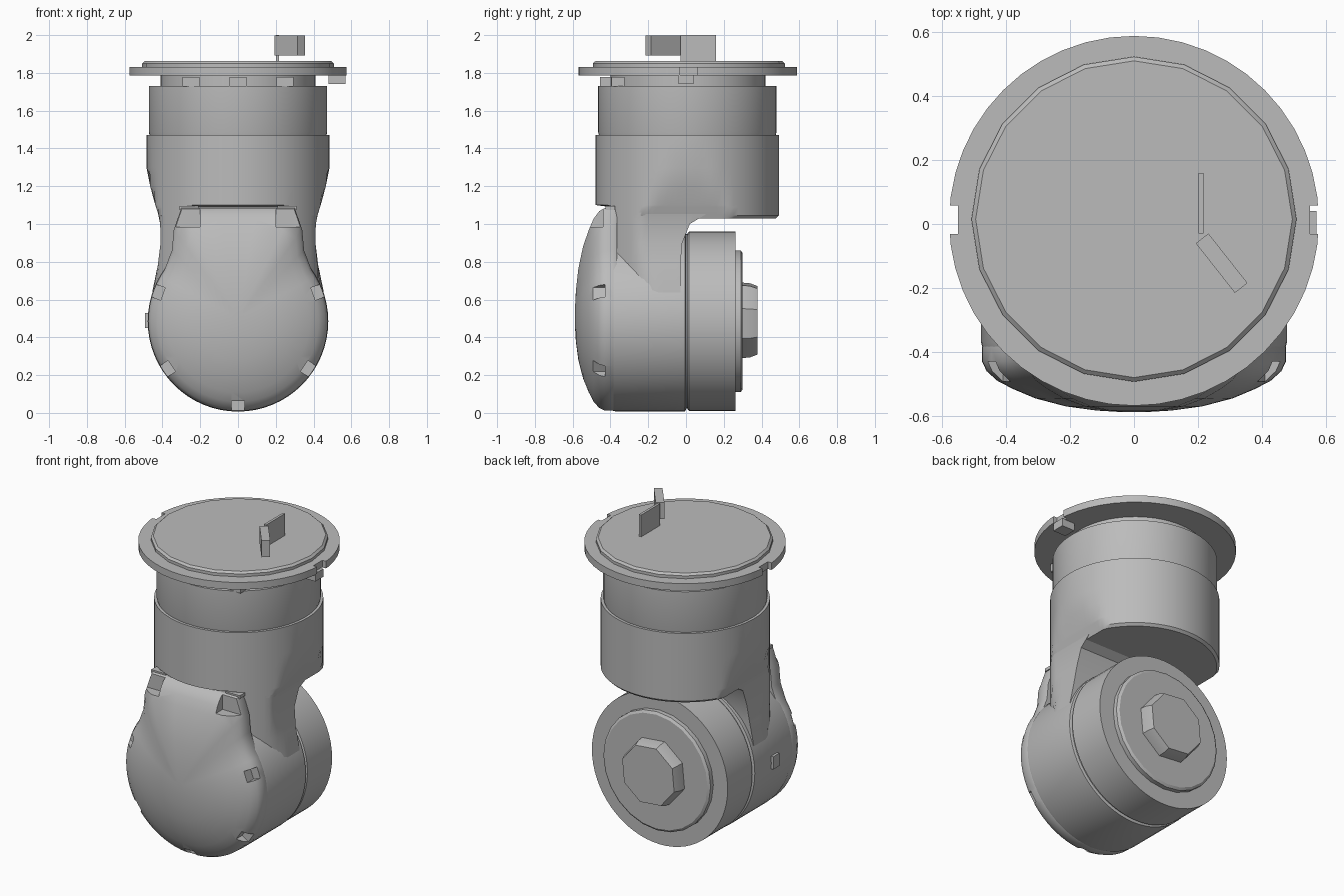
import bpy, bmesh
from math import sin, cos, pi, radians
from mathutils import Vector, Matrix

if "Cube" in bpy.data.objects:
    bpy.data.objects.remove(bpy.data.objects["Cube"])

GREY = (0.5, 0.5, 0.5, 1)
grey = bpy.data.materials.new("matte grey")
grey.use_nodes = True
grey.diffuse_color = GREY
grey.node_tree.nodes["Principled BSDF"].inputs["Base Color"].default_value = GREY


def finish(name, bm, smooth=True):
    bmesh.ops.recalc_face_normals(bm, faces=bm.faces)
    mesh = bpy.data.meshes.new(name)
    bm.to_mesh(mesh)
    bm.free()
    ob = bpy.data.objects.new(name, mesh)
    bpy.context.collection.objects.link(ob)
    mesh.materials.append(grey)
    if smooth:
        bpy.ops.object.select_all(action='DESELECT')
        ob.select_set(True)
        bpy.context.view_layer.objects.active = ob
        bpy.ops.object.shade_smooth_by_angle(angle=radians(30))
    return ob


def loft(name, rings, smooth=True):
    """Skin a stack of equal-sized rings and cap both ends."""
    bm = bmesh.new()
    loops = [[bm.verts.new(p) for p in ring] for ring in rings]
    n = len(loops[0])
    for a, b in zip(loops, loops[1:]):
        for i in range(n):
            j = (i + 1) % n
            bm.faces.new((a[i], a[j], b[j], b[i]))
    bm.faces.new(loops[0])
    bm.faces.new(loops[-1])
    return finish(name, bm, smooth)


def upright(name, profile, cy=0.01, n=64):
    """Turned part about the vertical axis; profile is (radius, z)."""
    return loft(name, [[(r * cos(2*pi*i/n), cy + r * sin(2*pi*i/n), z)
                        for i in range(n)] for r, z in profile])


def level(name, profile, cz=0.485, n=64, turn=0.0):
    """Turned part about the front-to-back axis; profile is (radius, y)."""
    return loft(name, [[(r * cos(2*pi*i/n + turn), y, cz + r * sin(2*pi*i/n + turn))
                        for i in range(n)] for r, y in profile])


def box(name, centre, size, rot=None):
    bm = bmesh.new()
    m = Matrix.Translation(centre) @ (rot or Matrix()) @ Matrix.Diagonal((*size, 1))
    bmesh.ops.create_cube(bm, size=1, matrix=m)
    return finish(name, bm, False)


def cut(target, cutter):
    mod = target.modifiers.new("cut", 'BOOLEAN')
    mod.operation = 'DIFFERENCE'
    mod.solver = 'EXACT'
    mod.object = cutter
    cutter.hide_render = True
    cutter.hide_set(True)
    cutter.display_type = 'WIRE'


def clipped(z, hx, front, back, r=0.485, n=96):
    """Barrel circle squeezed to a given half width and depth range."""
    ring = []
    for i in range(n):
        a = 2 * pi * i / n
        x, y = r * cos(a), 0.007 + r * sin(a)
        ring.append((max(-hx, min(hx, x)), max(front, min(back, y)), z))
    return ring


# Upper barrel with its shoulder and seam
upright("upper_barrel", [(0.46, 1.44), (0.472, 1.485), (0.472, 1.73)], 0.007)
loft("lower_barrel", [clipped(1.03, 0.415, -0.38, 0.5, 0.47),
                      clipped(1.045, 0.42, -0.39, 0.5),
                      clipped(1.09, 0.435, -0.40, 0.5),
                      clipped(1.10, 0.438, -0.5, 0.5),
                      clipped(1.2, 0.465, -0.5, 0.5),
                      clipped(1.3, 0.49, -0.5, 0.5),
                      clipped(1.472, 0.49, -0.5, 0.5)])

# Neck blending the barrel into the horizontal housing
loft("neck", [clipped(0.5, 0.455, -0.38, -0.03),
              clipped(0.65, 0.452, -0.38, -0.03),
              clipped(0.78, 0.425, -0.38, -0.03),
              clipped(0.9, 0.41, -0.385, -0.02),
              clipped(1.0, 0.412, -0.385, 0.02),
              clipped(1.06, 0.424, -0.39, 0.12)])

# Mounting flange, spacer and lid
upright("flange_spacer", [(0.41, 1.72), (0.41, 1.80)])
flange = upright("flange", [(0.578, 1.787), (0.578, 1.832)], n=48)
upright("lid", [(0.508, 1.825), (0.508, 1.85), (0.495, 1.862)], 0.015, 20)
for side in (-1, 1):
    cut(flange, box("flange_notch_cutter", (side * 0.59, 0.013, 1.81), (0.08, 0.09, 0.1)))
box("flange_tab", (0.525, 0.0, 1.765), (0.09, 0.08, 0.05))
for x, y in ((0.0, -0.42), (0.25, -0.36), (-0.25, -0.36)):
    box("spacer_lug", (x, y, 1.752), (0.09, 0.07, 0.05))

# Bent key standing on the lid
box("key_plate", (0.21, 0.065, 1.93), (0.016, 0.19, 0.14))
start, end = Vector((0.213, -0.045, 1.945)), Vector((0.335, -0.2, 1.945))
run = end - start
box("key_arm", (start + end) / 2, (run.length, 0.05, 0.105),
    run.to_track_quat('X', 'Z').to_matrix().to_4x4())

# Horizontal housing, rear drum, end plate and boss
level("front_housing", [(0.47, -0.40), (0.478, -0.37), (0.478, -0.005), (0.465, 0.0)])
level("housing_seam", [(0.462, -0.02), (0.462, 0.03)])
level("rear_drum", [(0.465, 0.008), (0.475, 0.016), (0.475, 0.262)])
level("end_plate", [(0.375, 0.25), (0.375, 0.29), (0.36, 0.30)], n=24)
level("boss", [(0.21, 0.29), (0.205, 0.34), (0.19, 0.378)], cz=0.49, n=8, turn=0.3)
box("side_nub", (-0.482, -0.2, 0.49), (0.02, 0.06, 0.08))

# Domed front cover: round below, tapering to a flat top
half = [(0.475 * cos(radians(a)), 0.485 + 0.475 * sin(radians(a)))
        for a in range(-85, 36, 5)] + [(0.35, 0.86), (0.34, 0.97), (0.30, 1.085), (0.1, 1.085)]
outline = half + [(-x, z) for x, z in reversed(half)]
dome = [(0.985, -0.365), (1, -0.385), (1, -0.43), (0.97, -0.46), (0.9, -0.49), (0.8, -0.515),
        (0.65, -0.545), (0.45, -0.57), (0.25, -0.583), (0.08, -0.588)]
cover = loft("front_cover", [[(x * s, y, 0.5 + (z - 0.5) * s) for x, z in outline]
                             for s, y in dome])

# Screw pockets round the rim of the cover
for angle in (-90, -34, 20, 160, 214):
    a = radians(angle)
    pos = (0.468 * cos(a), -0.51, 0.485 + 0.468 * sin(a))
    cut(cover, box("pocket_cutter", pos, (0.09, 0.16, 0.07), Matrix.Rotation(-a, 4, 'Y')))
for side in (-1, 1):
    cut(cover, box("corner_pocket_cutter", (side * 0.3, -0.52, 1.06), (0.2, 0.16, 0.15)))
    box("cover_ledge", (side * 0.26, -0.40, 1.085), (0.1, 0.05, 0.02))
